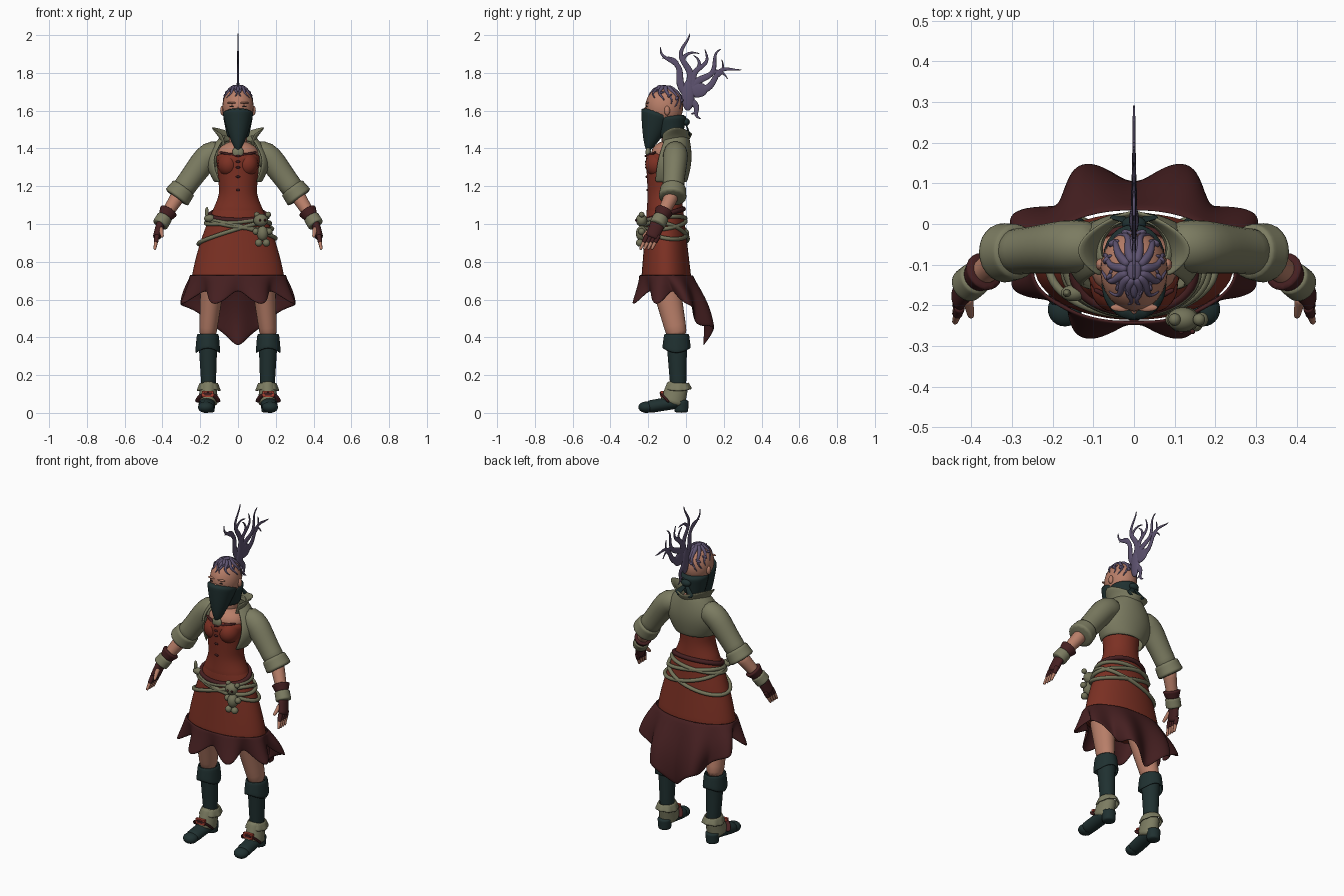
import bpy, bmesh
from math import sin, cos, pi
from mathutils import Vector, Matrix

default_cube = bpy.data.objects.get("Cube")
if default_cube:
    bpy.data.objects.remove(default_cube, do_unlink=True)


def material(name, *rgb):
    mat = bpy.data.materials.new(name)
    mat.use_nodes = True
    mat.diffuse_color = (*rgb, 1)
    mat.node_tree.nodes["Principled BSDF"].inputs["Base Color"].default_value = (*rgb, 1)
    return mat


RED = material("rust red dress", .2, .03, .017)
TAN = material("olive tan cloth", .2, .2, .12)
ROPE = material("rope", .17, .17, .1)
TEAL = material("dark teal leather", .014, .03, .03)
MAROON = material("dark maroon", .06, .014, .015)
SKIN = material("skin", .48, .21, .14)
PURPLE = material("dusky purple", .11, .085, .16)
BUCKLE = material("buckle red", .4, .05, .03)
DARK = material("dark eye", .03, .02, .02)
SIDES = {"left": 1, "right": -1}


def steps(count):
    return [i / count for i in range(count + 1)]


def finish(name, mesh, mat, levels=0, thickness=0, smooth=True):
    mesh.materials.append(mat)
    mesh.polygons.foreach_set("use_smooth", [smooth] * len(mesh.polygons))
    part = bpy.data.objects.new(name, mesh)
    bpy.context.collection.objects.link(part)
    if thickness:
        solid = part.modifiers.new("thickness", "SOLIDIFY")
        solid.thickness, solid.offset = thickness, 0
    if levels:
        subdivision = part.modifiers.new("smooth", "SUBSURF")
        subdivision.levels = subdivision.render_levels = levels


def sweep(name, path, radii, mat, sides=12, ref=(1, 0, 0), closed=False):
    """Skin elliptical rings, one pair of radii for each point of the path."""
    bm = bmesh.new()
    path, ref, rings = [Vector(p) for p in path], Vector(ref), []
    last = len(path) - 1
    for i, (centre, (wide, deep)) in enumerate(zip(path, radii)):
        ahead = path[(i + 1) % len(path)] if closed else path[min(i + 1, last)]
        behind = path[i - 1] if closed else path[max(i - 1, 0)]
        along = (ahead - behind).normalized()
        across = (ref - along * along.dot(ref)).normalized()
        normal = along.cross(across)
        angles = [2 * pi * j / sides for j in range(sides)]
        rings.append([bm.verts.new(centre + across * wide * cos(a) + normal * deep * sin(a)) for a in angles])
    for lower, upper in zip(rings, rings[1:] + rings[:1] if closed else rings[1:]):
        for j in range(sides):
            bm.faces.new((lower[j - 1], lower[j], upper[j], upper[j - 1]))
    if not closed:
        bm.faces.new(rings[0][::-1])
        bm.faces.new(rings[-1])
    mesh = bpy.data.meshes.new(name)
    bm.to_mesh(mesh)
    bm.free()
    finish(name, mesh, mat, levels=1)


def taper(name, start, end, r0, r1, mat, depth=1, span=(0, 1)):
    """Tapered tube over a span of the line from start to end."""
    start, end = Vector(start), Vector(end)
    path = [start.lerp(end, span[0] + (span[1] - span[0]) * t) for t in steps(5)]
    radii = [r0 + (r1 - r0) * t for t in steps(5)]
    sweep(name, path, [(r, r * depth) for r in radii], mat)


def mirrored(point, s):
    return Vector((s * point[0], point[1], point[2]))


def limbs(name, start, end, *rest, **options):
    for side, s in SIDES.items():
        taper(f"{side}_{name}", mirrored(start, s), mirrored(end, s), *rest, **options)


def sheet(name, surface, nu, nv, mat, closed=False):
    """Thin cloth from a function of u and v."""
    bm = bmesh.new()
    columns = [[bm.verts.new(surface(u, v)) for v in steps(nv)] for u in steps(nu)[:nu if closed else None]]
    for one, two in zip(columns, columns[1:] + columns[:1] if closed else columns[1:]):
        for j in range(nv):
            bm.faces.new((one[j], two[j], two[j + 1], one[j + 1]))
    mesh = bpy.data.meshes.new(name)
    bm.to_mesh(mesh)
    bm.free()
    finish(name, mesh, mat, levels=1, thickness=.01)


def blobs(name, items, mat, box=False):
    """One object of ellipsoids or boxes, each a location and radii."""
    bm = bmesh.new()
    for place, size in items:
        matrix = Matrix.Translation(place) @ Matrix.Diagonal((*size, 1))
        if box:
            bmesh.ops.create_cube(bm, size=2, matrix=matrix)
        else:
            bmesh.ops.create_uvsphere(bm, u_segments=24, v_segments=16, radius=1, matrix=matrix)
    mesh = bpy.data.meshes.new(name)
    bm.to_mesh(mesh)
    bm.free()
    finish(name, mesh, mat, smooth=not box)


def both(place, size):
    return [(mirrored(place, s), size) for s in SIDES.values()]


# Landmarks of the body, on the left side
HEAD, SKULL = Vector((0, -.115, 1.62)), Vector((.083, .1, .108))
NECK, SHOULDER, ELBOW = (.07, -.055, 1.39), (.155, -.055, 1.37), (.31, -.07, 1.16)
WRIST, KNUCKLE, TIP = (.41, -.15, 1), (.43, -.18, .93), (.44, -.21, .87)
HIP, CALF, ANKLE, TOE = (.13, -.12, .74), (.16, -.05, .42), (.155, -.04, .1), (.17, -.21, .03)


def on_skull(azimuth, height):
    direction = Vector((sin(azimuth) * cos(height), -cos(azimuth) * cos(height), sin(height)))
    return HEAD + direction * SKULL


# Head and face
blobs("head", [(HEAD, SKULL), ((0, -.21, 1.6), (.01, .015, .02))] + both((.082, -.1, 1.6), (.012, .015, .025)), SKIN)
blobs("eyes", both(on_skull(.4, .02), (.012, .004, .004)), DARK)
blobs("brows", both(on_skull(.4, .2), (.026, .01, .005)), SKIN)
blobs("upper_chest", [((0, -.1, 1.37), (.11, .085, .07))], SKIN)
taper("neck", (0, -.08, 1.4), (0, -.09, 1.6), .05, .05, SKIN)

# Pointed face scarf, neck wrap and knot
rise = [.02] + steps(8)[1:]
sweep("face_scarf", [(0, -.205 + .06 * t, 1.38 + .22 * t) for t in rise],
      [(.088 * t ** .65, .098 * t ** .7) for t in rise], TEAL, sides=16)
taper("neck_wrap", (0, -.08, 1.45), (0, -.085, 1.58), .058, .085, TEAL, depth=1.1)
blobs("scarf_knot", [((0, 0, 1.54), (.03, .02, .02))], TEAL)
limbs("scarf_tail", (0, 0, 1.53), (.05, .02, 1.47), .01, .02, TEAL, depth=.3)

# Flame markings lying on the scalp
for i in range(6):
    azimuth = .3 + .5 * i
    low = .2 + .35 * cos(azimuth)
    for side, s in SIDES.items():
        strand = [on_skull(s * (azimuth + .3 * t * sin(6 * t + i)), 1.4 + (low - 1.4) * t) for t in steps(6)]
        hook = [on_skull(s * (azimuth + .3 * t), low + .5 - .4 * t + .5 * t * t) for t in steps(3)]
        for kind, path in (("strand", strand), ("hook", hook)):
            sizes = [.003 + .012 * (1 - t) for t in steps(len(path) - 1)]
            sweep(f"{side}_scalp_{kind}_{i}", path, [(r, r) for r in sizes], PURPLE, sides=8, ref=(0, 1, .3))
sweep("scalp_crest", [on_skull(0, .8 + 2 * t) for t in steps(6)], [(.005 + .015 * sin(pi * t), .01) for t in steps(6)], PURPLE)

# Flat crest of flame tongues fanned out in the middle plane
blobs("crest_root", [((0, .01, 1.68), (.012, .035, .08)), ((0, .06, 1.71), (.008, .055, .04))], PURPLE)
tongues = ((2.05, .3), (1.65, .33), (1.2, .26), (.9, .3), (.55, .31), (-1.1, .14))
for i, (angle, length) in enumerate(tongues):
    path = []
    for t in steps(14):
        sway = .1 * length * sin(9 * t + 2 * i) * t ** .5
        y, z = cos(angle) * length * t - sin(angle) * sway, sin(angle) * length * t + cos(angle) * sway
        path.append((0, .015 + y, 1.68 + z))
    radii = [(.008 - .005 * t, .002 + .026 * (1 - t) ** .8) for t in steps(14)]
    sweep(f"crest_tongue_{i}", path, radii, PURPLE, sides=8)
    root, aim, bend = Vector(path[8]), angle - .3, (-1) ** i
    barb = [root + Vector((0, cos(aim + bend * t), sin(aim + bend * t))) * .3 * length * t for t in steps(5)]
    sweep(f"crest_barb_{i}", barb, [(.004, .002 + .013 * (1 - t)) for t in steps(5)], PURPLE, sides=8)


# Dress: one silhouette rule shared by bodice, skirt, trim and ropes
def dress(z, grow=0):
    below, above = max(0, 1.15 - z), max(0, z - 1.15)
    return .098 + .52 * below - .4 * below ** 2 + .09 * above + grow, .09 + .1 * below + .05 * above + grow, -.113 + .02 * below


def dress_part(name, low, high):
    levels = [low + (high - low) * t for t in steps(8)]
    sweep(name, [(0, dress(z)[2], z) for z in levels], [dress(z)[:2] for z in levels], RED, sides=24)


def hip_loop(name, height, tilt, phase, mat, grow=.006, thick=.012):
    path = []
    for t in steps(32)[:-1]:
        a = 2 * pi * t
        z = height + tilt * cos(a - phase)
        wide, deep, y = dress(z, grow)
        path.append((wide * sin(a), y + deep * cos(a), z))
    sweep(name, path, [(thick, thick)] * len(path), mat, sides=8, ref=(0, 0, 1), closed=True)


dress_part("bodice", 1.03, 1.385)
dress_part("skirt", .66, 1.13)
blobs("bust", both((.05, -.15, 1.315), (.058, .066, .065)), RED)
blobs("laces", [((0, dress(z)[2] - dress(z)[1], z), (.012, .006, .006)) for z in (1.36, 1.33, 1.3, 1.25, 1.18)], MAROON)
blobs("neck_pendant", [((0, -.2, 1.38), (.03, .014, .03))], TAN)
limbs("bodice_edge", (0, -.21, 1.36), (.1, -.16, 1.38), .008, .006, MAROON)
hip_loop("waist_trim", 1.05, .03, 0, MAROON, grow=.002, thick=.014)


def ruffle(u, v):
    a = 2 * pi * u
    back = max(0, cos(a))
    wide, deep, y = dress(.73, .006)
    swell = 1 - v * cos(8 * a) * (.15 + .03 * back) + .16 * back * sin(pi * v)
    low = .61 + (.035 - .07 * back) * cos(8 * a) - .22 * back ** 2
    return (wide + .03 * v) * swell * sin(a), y + .035 * v + (deep + .06 * v) * swell * cos(a), .73 + (low - .73) * v


sheet("ruffled_hem", ruffle, 96, 7, MAROON, closed=True)

# Hip ropes, knot and rag doll
for i, (height, tilt, phase) in enumerate(((1.02, .02, 1), (.97, .05, -2), (.95, .06, 2), (1, .03, -1))):
    hip_loop(f"hip_rope_{i}", height, tilt, phase, ROPE)
blobs("rope_knot", [((-.15, -.17, 1.03), (.03, .02, .02)), ((-.165, -.17, 1.06), (.01, .01, .03))], ROPE)
doll = Vector((.13, -.235, .95))
doll_parts = [(doll, (.03, .03, .04)), (doll + Vector((-.01, 0, .07)), (.038, .03, .034))]
for offset, size in (((.03, 0, .1), .015), ((.035, 0, .01), .018), ((.02, -.01, -.05), .02)):
    doll_parts += [(doll + mirrored(offset, s), [size] * 3) for s in SIDES.values()]
blobs("rag_doll", doll_parts, ROPE)
blobs("doll_eyes", [(doll + mirrored((.014, -.03, .07), s), [.006] * 3) for s in SIDES.values()], MAROON)


# Cropped open jacket and flared collar
def jacket(u, v):
    a, bulge = 4.5 * (u - .5), sin(pi * v)
    wide, deep = .12 - .04 * v + .06 * bulge, .1 - .03 * v + .02 * bulge
    return wide * sin(a), -.1 + .04 * v + deep * cos(a), 1.22 + .25 * v


def collar(u, v):
    a = 4.6 * (u - .5)
    side, droop = sin(a) ** 2, .09 * (1 - .7 * v) * abs(2 * u - 1) ** 3
    return (.08 + .06 * v * v * side) * sin(a), -.065 + (.075 + .02 * v) * cos(a), 1.44 + (.04 + .04 * side) * v - droop


sheet("jacket_body", jacket, 28, 8, TAN)
sheet("collar", collar, 24, 4, TAN)

# Arms, gloves and hands
for side, s in SIDES.items():
    bend = [NECK] + [Vector(SHOULDER).lerp(Vector(ELBOW), t) for t in steps(4)]
    sweep(f"{side}_sleeve", [mirrored(p, s) for p in bend], [(r, r * .95) for r in (.065, .074, .07, .065, .062, .066)], TAN, ref=(s, 0, 0))
limbs("rolled_cuff", SHOULDER, ELBOW, .07, .078, TAN, span=(.82, 1.12))
limbs("forearm", ELBOW, WRIST, .042, .027, SKIN)
limbs("glove_cuff", ELBOW, WRIST, .054, .036, MAROON, span=(.55, .8))
limbs("wrist_band", ELBOW, WRIST, .044, .045, TAN, span=(.75, 1.05))
limbs("glove_palm", WRIST, KNUCKLE, .024, .022, MAROON, depth=1.7, span=(-.1, 1.1))
for i in range(4):
    spread = Vector((0, .03 - .02 * i, 0))
    base, end = Vector(KNUCKLE) + spread, Vector(TIP) + spread
    limbs(f"glove_finger_{i}", base, end, .014, .012, MAROON, span=(-.2, .5))
    limbs(f"finger_tip_{i}", base, end, .011, .007, SKIN, span=(.4, 1.1))
limbs("thumb", (.41, -.18, .98), (.4, -.23, .93), .015, .008, SKIN)

# Legs, boots and shoes
limbs("leg", HIP, CALF, .07, .046, SKIN, depth=1.2, span=(0, 1.1))
limbs("boot_shaft", CALF, ANKLE, .054, .038, TEAL, depth=1.1)
limbs("shoe", (.16, -.03, .06), TOE, .045, .044, TEAL, depth=.8)
blobs("toe_caps", both(TOE, (.042, .042, .03)), TEAL)
limbs("shoe_heel", (.16, -.025, 0), (.16, -.025, .07), .037, .042, TEAL)
limbs("spat", (.16, -.075, .04), (.155, -.04, .16), .055, .045, TAN, depth=1.3)
blobs("shoe_buckles", both((.16, -.128, .1), (.03, .008, .016)), BUCKLE, box=True)
blobs("buckle_centres", both((.16, -.133, .1), (.018, .005, .007)), MAROON, box=True)


def flare(name, centre, radius, drop, spread, wave, mat):
    """Turned-down cuff around a leg, with a wavy edge."""
    def surface(u, v):
        a = 2 * pi * u
        r = radius * (1 + v * (spread + wave * cos(8 * a)))
        return centre + Vector((r * sin(a), 1.15 * r * cos(a), -v * drop * (1 + .3 * sin(a) ** 2)))
    sheet(name, surface, 32, 3, mat, closed=True)


for side, s in SIDES.items():
    flare(f"{side}_boot_cuff", mirrored(CALF, s), .053, .08, .16, .02, TEAL)
    flare(f"{side}_spat_frill", mirrored((.155, -.04, .16), s), .043, .035, .35, .08, TAN)
    strap = [mirrored((.16 + .056 * cos(pi * t), -.09 - .04 * sin(pi * t), .055 + .045 * sin(pi * t)), s) for t in steps(8)]
    sweep(f"{side}_shoe_strap", strap, [(.016, .007)] * len(strap), MAROON, sides=8, ref=(0, -1, 1))
